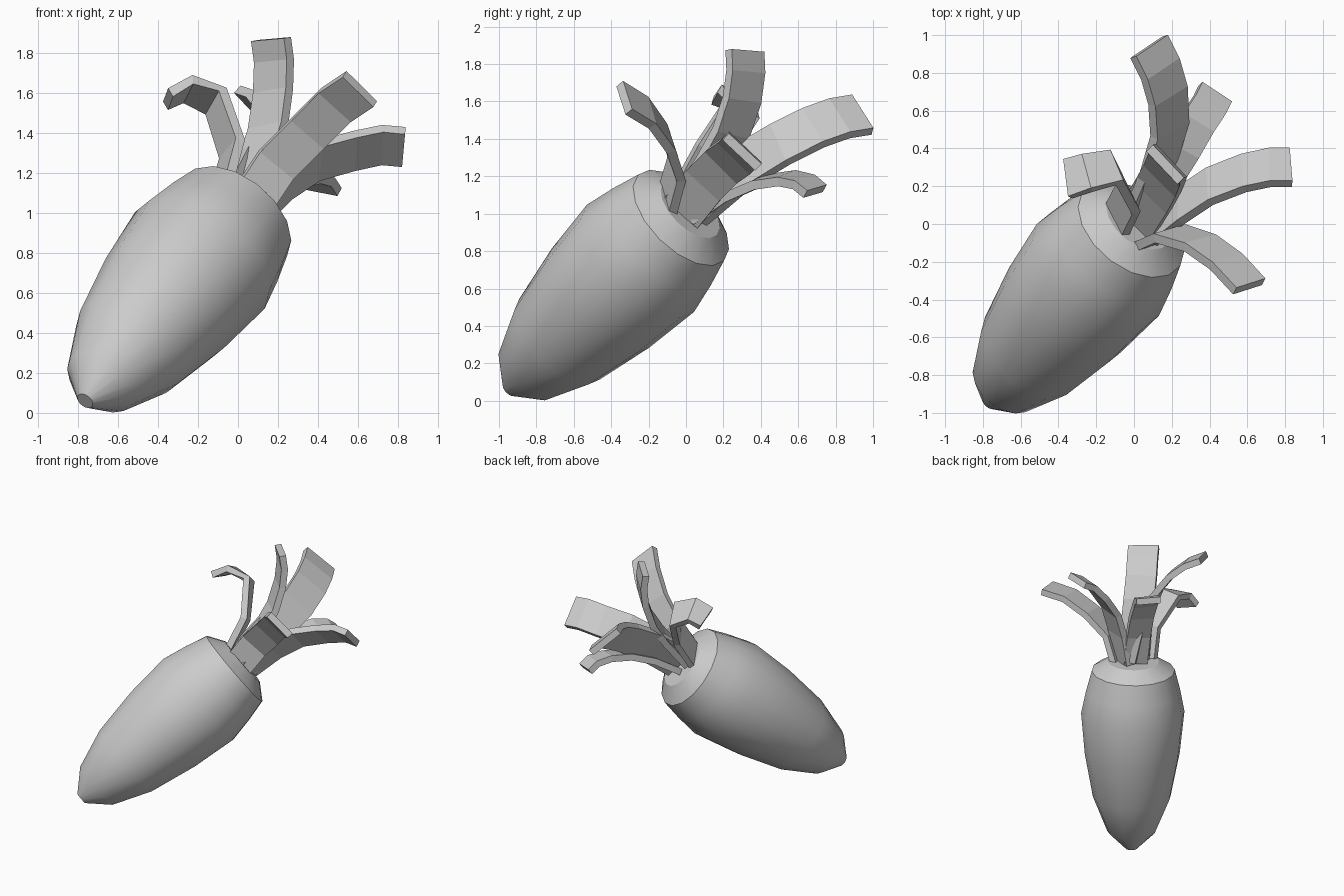
import bpy, bmesh, math
from mathutils import Vector

if "Cube" in bpy.data.objects:
    bpy.data.objects.remove(bpy.data.objects["Cube"])

TIP = Vector((-0.765, -0.945, 0.06))
AXIS = Vector((0.5, 0.612, 0.612)).normalized()
U = Vector((0.866, -0.354, -0.354)).normalized()
V = AXIS.cross(U)


def loft(name, rings, smooth=False):
    """Skin a list of closed rings and cap both ends."""
    bm = bmesh.new()
    rows = [[bm.verts.new(p) for p in r] for r in rings]
    n = len(rows[0])
    for a, b in zip(rows, rows[1:]):
        for i in range(n):
            j = (i + 1) % n
            bm.faces.new((a[i], a[j], b[j], b[i]))
    bm.faces.new(rows[0][::-1])
    bm.faces.new(rows[-1])
    bmesh.ops.recalc_face_normals(bm, faces=bm.faces)
    me = bpy.data.meshes.new(name)
    bm.to_mesh(me)
    bm.free()
    ob = bpy.data.objects.new(name, me)
    bpy.context.collection.objects.link(ob)
    if smooth:
        bpy.ops.object.select_all(action='DESELECT')
        ob.select_set(True)
        bpy.context.view_layer.objects.active = ob
        bpy.ops.object.shade_smooth_by_angle(angle=math.radians(32))
    return ob


# Root: turned profile of (distance from tip, radius)
PROFILE = [(0, .045), (.15, .19), (.44, .305), (.80, .372), (1.147, .405),
           (1.335, .368), (1.5, .325), (1.58, .2)]
SIDES = 16
loft("root", [[TIP + AXIS * s + r * (U * math.cos(a) + V * math.sin(a))
               for a in (math.tau * i / SIDES for i in range(SIDES))]
              for s, r in PROFILE], smooth=True)


# Leaves: flat strips swept along a bent centre line
def leaf(name, path, across, width=.24, thick=.05):
    pts = [Vector(p) for p in path]
    w = Vector(across).normalized() * width / 2
    rings = []
    for i, p in enumerate(pts):
        t = (pts[min(i + 1, len(pts) - 1)] - pts[max(i - 1, 0)]).normalized()
        side = (w - t * w.dot(t)).normalized() * width / 2
        n = t.cross(side).normalized() * thick / 2
        rings.append([p + side + n, p - side + n, p - side - n, p + side - n])
    loft(name, rings)


leaf("leaf_front", [(.07, -.1, 1.06), (.19, -.05, 1.24), (.35, -.1, 1.40),
                    (.49, -.2, 1.54), (.61, -.33, 1.62)], (.15, .05, -.15), .22)
leaf("leaf_right", [(.10, -.02, 1.01), (.25, .1, 1.16), (.4, .2, 1.26),
                    (.58, .27, 1.31), (.72, .3, 1.34), (.83, .3, 1.33)], (0, -.18, .17))
leaf("leaf_back", [(.02, .05, 1.04), (.13, .3, 1.25), (.19, .5, 1.37),
                   (.18, .68, 1.46), (.14, .82, 1.51), (.08, .94, 1.53)], (.19, .12, -.2), .27)
leaf("leaf_top", [(.01, .01, 1.06), (.1, .15, 1.27), (.15, .24, 1.43),
                  (.175, .3, 1.61), (.18, .32, 1.76), (.165, .315, 1.87)], (.16, -.17, .02))
leaf("leaf_low", [(.05, .07, .98), (.16, .24, 1.1), (.26, .4, 1.17),
                  (.34, .54, 1.19), (.4, .63, 1.17), (.43, .69, 1.12)], (.17, -.1, -.04), .19)
leaf("leaf_left", [(-.09, .02, 1.1), (-.03, .14, 1.32), (-.11, .3, 1.56),
                   (-.25, .27, 1.62), (-.35, .24, 1.57)], (.09, -.18, .1), .21)
